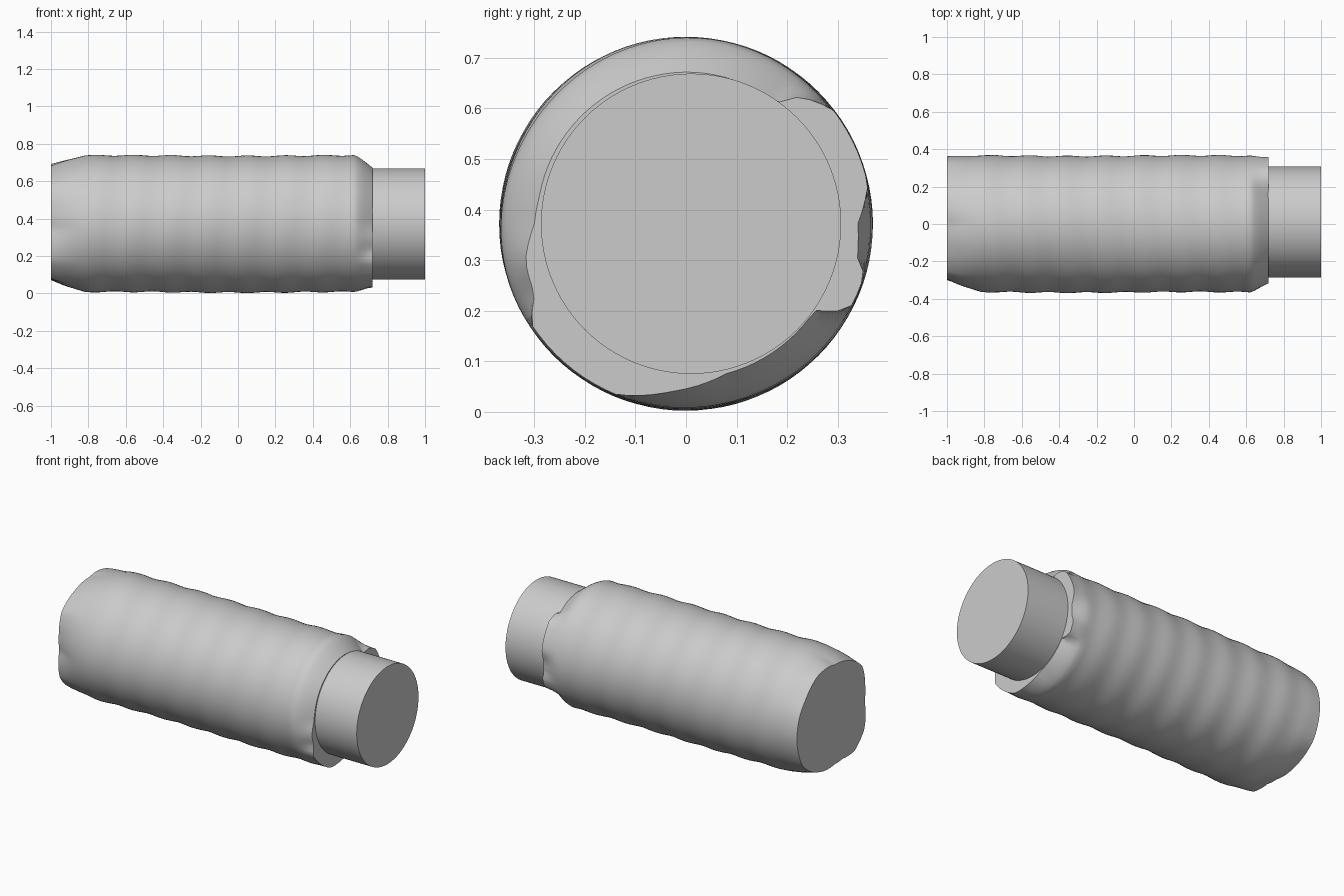
import bpy, bmesh, math

if "Cube" in bpy.data.objects:
    bpy.data.objects.remove(bpy.data.objects["Cube"])

CZ, R, SEG = 0.372, 0.362, 96

grey = bpy.data.materials.new("light grey")
grey.diffuse_color = (0.6, 0.6, 0.6, 1)
grey.use_nodes = True
grey.node_tree.nodes["Principled BSDF"].inputs["Base Color"].default_value = grey.diffuse_color

# Edge radius of each crumpled end: (angle in degrees from +y towards +z, radius)
NECK_END = [(0, .34), (12, .368), (30, .368), (38, .368), (48, .338), (53, .30), (90, .30),
            (170, .295), (180, .30), (193, .326), (205, .33), (213, .365), (248, .365), (265, .333),
            (285, .307), (326, .307), (332, .365), (344, .367), (349, .345), (360, .34)]
FLAT_END = [(0, .362), (20, .358), (36, .345), (60, .345), (80, .325), (90, .31), (115, .315), (143, .335),
            (165, .305), (185, .29), (203, .325), (215, .345), (236, .345), (255, .30),
            (270, .295), (300, .325), (328, .36), (360, .362)]


def edge_radius(table, deg):
    for (a0, r0), (a1, r1) in zip(table, table[1:]):
        if a0 <= deg <= a1:
            return r0 + (r1 - r0) * (deg - a0) / (a1 - a0)


def finish(bm, name, angle):
    bmesh.ops.recalc_face_normals(bm, faces=bm.faces)
    mesh = bpy.data.meshes.new(name)
    bm.to_mesh(mesh)
    bm.free()
    mesh.materials.append(grey)
    ob = bpy.data.objects.new(name, mesh)
    bpy.context.collection.objects.link(ob)
    bpy.ops.object.select_all(action='DESELECT')
    ob.select_set(True)
    bpy.context.view_layer.objects.active = ob
    bpy.ops.object.shade_smooth_by_angle(angle=math.radians(angle))


def loft(rings):
    bm = bmesh.new()
    loops = [[bm.verts.new(p) for p in ring] for ring in rings]
    n = len(loops[0])
    for a, b in zip(loops, loops[1:]):
        for i in range(n):
            j = (i + 1) % n
            bm.faces.new((a[i], a[j], b[j], b[i]))
    bm.faces.new(loops[0])
    bm.faces.new(loops[-1])
    return bm


# Rippled sleeve with crumpled ends
def sleeve_radius(x, a):
    deg = math.degrees(a)
    ripple = 0.003 * math.sin(x * 31 + 0.8 * math.sin(2 * a)) + 0.002 * math.sin(3 * a + 5 * x)
    r = R + 0.003 + ripple
    if x < -0.82:
        t = min(1, (-0.82 - x) / 0.18)
        r += (edge_radius(FLAT_END, deg) - r) * t ** 1.25
    elif x > 0.62:
        t = min(1, (x - 0.62) / 0.10)
        r += (edge_radius(NECK_END, deg) - r) * t ** 1.2
    return r


xs = [-1, -.97, -.94, -.91, -.88, -.85, -.82]
xs += [-.82 + 1.44 * i / 48 for i in range(1, 49)]
xs += [.64, .66, .68, .70, .72]
rings = []
for x in xs:
    ring = []
    for i in range(SEG):
        a = 2 * math.pi * i / SEG
        r = sleeve_radius(x, a)
        ring.append((x, r * math.cos(a), CZ + r * math.sin(a)))
    rings.append(ring)
finish(loft(rings), "sleeve", 40)

# Round neck
neck = [[(x, 0.01 + 0.297 * math.cos(2 * math.pi * i / SEG),
          CZ + 0.297 * math.sin(2 * math.pi * i / SEG)) for i in range(SEG)]
        for x in (0.70, 1.0)]
finish(loft(neck), "neck", 30)
